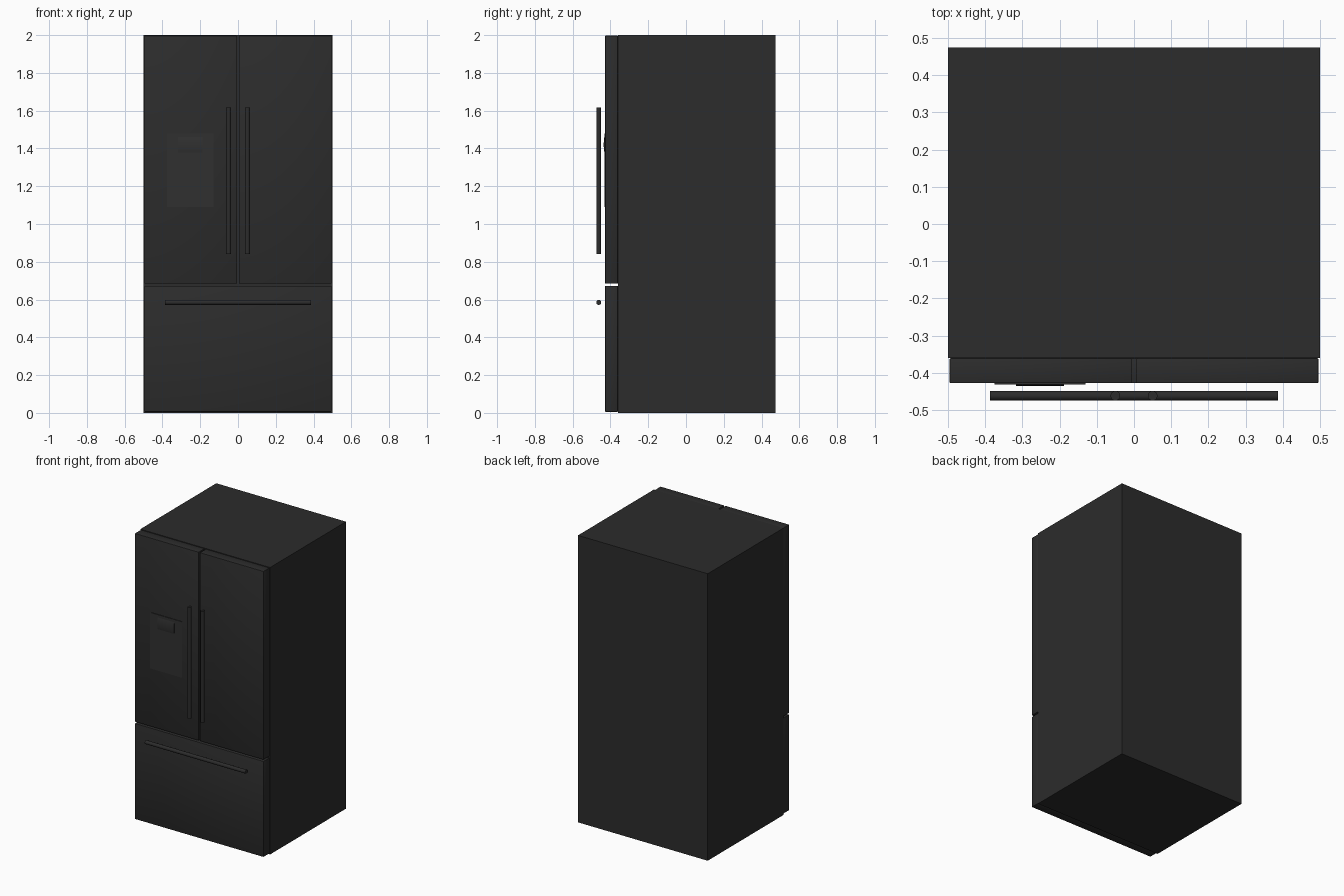
import bpy, bmesh, math
from mathutils import Matrix

if "Cube" in bpy.data.objects:
    bpy.data.objects.remove(bpy.data.objects["Cube"])


def material(name, v):
    m = bpy.data.materials.new(name)
    m.diffuse_color = (v, v, v, 1)
    m.use_nodes = True
    m.node_tree.nodes["Principled BSDF"].inputs["Base Color"].default_value = m.diffuse_color
    return m


BLACK = material("black_finish", 0.025)
PANEL = material("panel_black", 0.03)


def finish(name, bm, mat):
    bmesh.ops.recalc_face_normals(bm, faces=bm.faces)
    me = bpy.data.meshes.new(name)
    bm.to_mesh(me)
    bm.free()
    ob = bpy.data.objects.new(name, me)
    bpy.context.collection.objects.link(ob)
    me.materials.append(mat)
    bpy.context.view_layer.objects.active = ob
    bpy.ops.object.select_all(action='DESELECT')
    ob.select_set(True)
    bpy.ops.object.shade_smooth_by_angle(angle=math.radians(35))
    return ob


def box(name, x, y, z, mat=BLACK, bevel=0.0):
    bm = bmesh.new()
    bmesh.ops.create_cube(bm, size=1)
    for v in bm.verts:
        v.co = [(r[0] + r[1]) / 2 + c * (r[1] - r[0]) for c, r in zip(v.co, (x, y, z))]
    if bevel:
        bmesh.ops.bevel(bm, geom=bm.edges[:], offset=bevel, segments=2,
                        profile=0.5, affect='EDGES')
    return finish(name, bm, mat)


def bar(name, center, length, axis):
    bm = bmesh.new()
    rot = Matrix.Rotation(math.pi / 2, 4, 'Y') if axis == 'X' else Matrix.Identity(4)
    bmesh.ops.create_cone(bm, cap_ends=True, segments=24, radius1=0.013, radius2=0.013,
                          depth=length, matrix=Matrix.Translation(center) @ rot)
    return finish(name, bm, BLACK)


# Cabinet
box("cabinet", (-0.5, 0.5), (-0.361, 0.475), (0, 2))

# Upper doors and freezer drawer, separated by narrow gaps
DEPTH = (-0.428, -0.361)
box("left_door", (-0.496, -0.005), DEPTH, (0.684, 1.997), bevel=0.003)
box("right_door", (0.005, 0.496), DEPTH, (0.684, 1.997), bevel=0.003)
box("freezer_drawer", (-0.496, 0.496), DEPTH, (0.006, 0.673), bevel=0.003)

# Bar handles
for side, s in (("left", -1), ("right", 1)):
    bar(side + "_door_handle", (s * 0.05, -0.462, 1.23), 0.775, 'Z')
bar("drawer_handle", (0, -0.462, 0.585), 0.775, 'X')

# Water dispenser panel with a thin raised control strip
box("dispenser_panel", (-0.375, -0.131), (-0.432, -0.425), (1.09, 1.48), PANEL)
bm = bmesh.new()
profile = [(-0.431, 1.375), (-0.4345, 1.39), (-0.436, 1.42), (-0.4345, 1.45), (-0.431, 1.465)]
verts = [bm.verts.new((-0.318, y, z)) for y, z in profile]
ext = bmesh.ops.extrude_face_region(bm, geom=[bm.faces.new(verts)])
bmesh.ops.translate(bm, vec=(0.13, 0, 0),
                    verts=[g for g in ext["geom"] if isinstance(g, bmesh.types.BMVert)])
# The extruded region keeps its source face, closing the solid
if len(bm.faces) < len(profile) + 2:
    bmesh.ops.holes_fill(bm, edges=bm.edges[:])
finish("dispenser_control", bm, PANEL)
